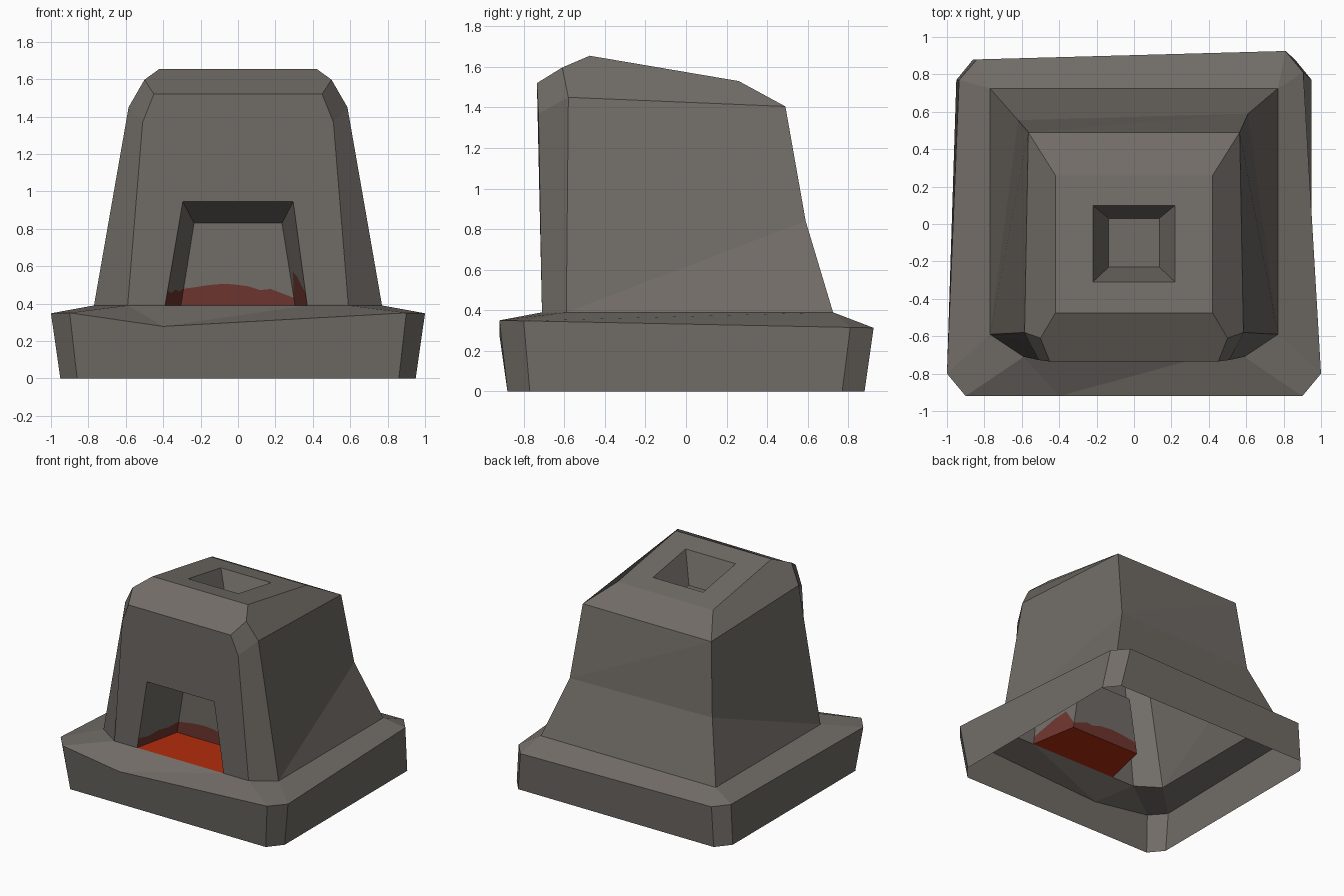
import bpy, bmesh
from mathutils import Vector

if "Cube" in bpy.data.objects:
    bpy.data.objects.remove(bpy.data.objects["Cube"])


def material(name, rgb):
    m = bpy.data.materials.new(name)
    m.diffuse_color = (*rgb, 1)
    m.use_nodes = True
    m.node_tree.nodes["Principled BSDF"].inputs["Base Color"].default_value = m.diffuse_color
    return m


STONE = material("grey_stone", (0.165, 0.150, 0.134))
EMBER = material("bright_ember", (0.45, 0.026, 0.004))
GLOW = material("dull_glow", (0.155, 0.036, 0.028))


def build(name, faces, mats, outward=True):
    """faces: list of (points, material index); outward turns faces away from the core."""
    bm = bmesh.new()
    for pts, mi in faces:
        f = bm.faces.new([bm.verts.new(p) for p in pts])
        f.material_index = mi
        f.normal_update()
        if outward and f.normal.dot(f.calc_center_median() - Vector((0, 0, 0.2))) < 0:
            f.normal_flip()
    bmesh.ops.remove_doubles(bm, verts=bm.verts, dist=0.0005)
    me = bpy.data.meshes.new(name)
    bm.to_mesh(me)
    bm.free()
    for m in mats:
        me.materials.append(m)
    ob = bpy.data.objects.new(name, me)
    bpy.context.collection.objects.link(ob)
    return ob


def mirror(p):
    return (-p[0], p[1], p[2])


Z0 = 0.39                    # height where the body meets the plinth

# Body key points on the right side (mirrored for the left)
R = dict(
    A=(.59, -.71, Z0), B=(.51, -.727, 1.37), C=(.45, -.735, 1.52),
    D=(.77, -.59, Z0), E=(.585, -.58, 1.45), F=(.50, -.61, 1.597),
    G=(.42, -.475, 1.655), H=(.42, .26, 1.53), I=(.565, .49, 1.405),
    J=(.61, .59, .84), K=(.77, .725, Z0))
L = {k: mirror(p) for k, p in R.items()}
L["J"] = (-.62, .555, .84)


def front_y(z):
    return -.71 - .022 * (z - Z0)


# Fire opening outline: front edge and back edge
of = [Vector((x, front_y(z), z)) for x, z in ((-.39, Z0), (-.295, .945), (.295, .945), (.37, Z0))]
ob_ = [Vector((x, -.33, z)) for x, z in ((-.305, Z0), (-.235, .83), (.235, .83), (.305, Z0))]

# Chimney hole rim lies on the sloping top
def top_z(y):
    return R["G"][2] + (y - R["G"][1]) * (R["H"][2] - R["G"][2]) / (R["H"][1] - R["G"][1])


rim = [(x, y, top_z(y)) for x, y in ((-.22, -.31), (.22, -.31), (.22, .10), (-.22, .10))]
pit = [(x, y, 1.39) for x, y in ((-.135, -.23), (.135, -.23), (.135, .03), (-.135, .03))]

# Kiln body shell
faces = []
for S in (R, L):
    for key in ("ADEB", "BEFC", "EIHGF", "DKJ", "DJIE"):
        faces.append(([S[k] for k in key], 0))
faces.append(([R[k] for k in "CFG"] + [L[k] for k in "GFC"], 0))
faces.append(([R["H"], R["I"], L["I"], L["H"]], 0))
faces += [([R["I"], R["J"], L["I"]], 0), ([R["J"], L["J"], L["I"]], 0),
          ([R["J"], R["K"], L["K"], L["J"]], 0)]
faces.append(([L["A"], *of, R["A"], R["B"], R["C"], L["C"], L["B"]], 0))
corners = [L["G"], R["G"], R["H"], L["H"]]
for i in range(4):
    j = (i + 1) % 4
    faces.append(([corners[i], corners[j], rim[j], rim[i]], 0))
build("kiln_body", faces, [STONE])

# Chimney hole
faces = [(pit, 0)]
for i in range(4):
    j = (i + 1) % 4
    faces.append(([rim[i], rim[j], pit[j], pit[i]], 0))
build("chimney_hole", faces, [STONE], outward=False)

# Fire recess: each wall is split by an uneven glow line above the embers
walls = [
    (of[0], of[1], ob_[0], ob_[1], (.47, .455, .475, .465, .48)),
    (ob_[0], ob_[1], ob_[3], ob_[2], (.48, .487, .497, .503, .505, .50, .492, .472, .478, .455, .43)),
    (ob_[3], ob_[2], of[3], of[2], (.43, .57, .545, .50, .455))]
faces = [([of[1], ob_[1], ob_[2], of[2]], 0)]
for lo0, hi0, lo1, hi1, line in walls:
    cols = []
    for i, z in enumerate(line):
        u = i / (len(line) - 1)
        lo, hi = lo0.lerp(lo1, u), hi0.lerp(hi1, u)
        cols.append((lo, lo.lerp(hi, (z - lo.z) / (hi.z - lo.z)), hi))
    for a, b in zip(cols, cols[1:]):
        faces.append(([a[0], b[0], b[1], a[1]], 1))
        faces.append(([a[1], b[1], b[2], a[2]], 0))
build("fire_recess", faces, [STONE, GLOW], outward=False)

# Ember bed
build("ember_bed", [([of[0], of[3], ob_[3], ob_[0]], 0)], [EMBER], outward=False)

# Plinth: open underneath, uneven chamfered rim and a sloping ledge up to the body
low = [(-.86, -.88, 0), (.86, -.88, 0), (.95, -.77, 0), (.95, .77, 0),
       (.86, .88, 0), (-.86, .88, 0), (-.95, .77, 0), (-.95, -.77, 0)]
top = [(x, y, .332 - .02 * y) for x, y in (
    (-.90, -.92), (.90, -.92), (1, -.80), (.905, .81),
    (.81, .925), (-.84, .88), (-.935, .77), (-1, -.80))]
chip = (-.40, -.92, .278)
faces = [([low[0], low[1], top[1], chip, top[0]], 0)]
for i in range(1, 8):
    j = (i + 1) % 8
    faces.append(([low[i], low[j], top[j], top[i]], 0))
ledge = [
    [top[0], chip, L["A"]], [chip, of[3], of[0], L["A"]], [chip, top[1], R["A"], of[3]],
    [top[1], top[2], R["D"], R["A"]], [top[2], top[3], R["K"], R["D"]],
    [top[3], top[4], R["K"]], [top[4], top[5], L["K"], R["K"]],
    [top[5], top[6], L["K"]], [top[6], top[7], L["D"], L["K"]],
    [top[7], top[0], L["A"], L["D"]]]
faces += [(f, 0) for f in ledge]
build("plinth", faces, [STONE])
